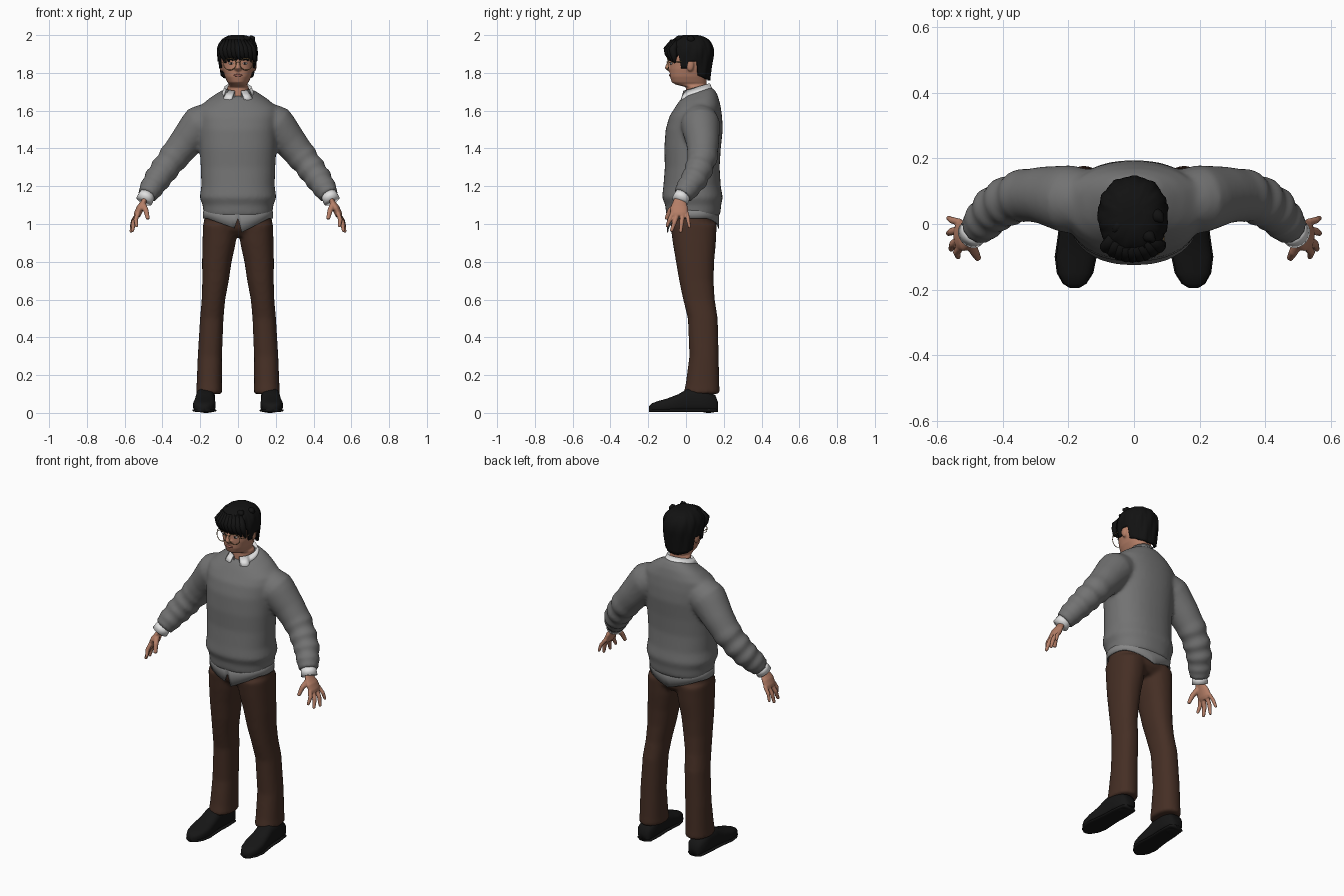
import bpy, bmesh, math
from mathutils import Vector, Matrix

cube = bpy.data.objects.get("Cube")
if cube:
    bpy.data.objects.remove(cube, do_unlink=True)


def material(name, r, g, b):
    m = bpy.data.materials.new(name)
    m.use_nodes = True
    m.diffuse_color = (r, g, b, 1)
    shader = m.node_tree.nodes["Principled BSDF"]
    shader.inputs["Base Color"].default_value = (r, g, b, 1)
    shader.inputs["Roughness"].default_value = 0.8
    return m


SKIN = material("skin", .46, .21, .135)
HAIR = material("black hair", .006, .006, .006)
WOOL = material("grey wool", .17, .17, .17)
TAIL = material("pale grey cloth", .24, .24, .24)
WHITE = material("white cloth", .75, .75, .75)
BROWN = material("brown trousers", .06, .028, .018)
LEATHER = material("black leather", .008, .008, .008)
GOLD = material("gold wire", .32, .2, .08)
LIP = material("lip", .36, .13, .1)


# ---- helpers -------------------------------------------------------------
def build(name, bm, mat, voxel=0, smooth=0, thick=0):
    """Turn a bmesh into a smooth object, optionally fused or thickened."""
    bmesh.ops.recalc_face_normals(bm, faces=bm.faces)
    mesh = bpy.data.meshes.new(name)
    bm.to_mesh(mesh)
    bm.free()
    mesh.materials.append(mat)
    for p in mesh.polygons:
        p.use_smooth = True
    ob = bpy.data.objects.new(name, mesh)
    bpy.context.collection.objects.link(ob)
    if voxel:
        mod = ob.modifiers.new("fuse", 'REMESH')
        mod.mode = 'VOXEL'
        mod.voxel_size = voxel
        mod.use_smooth_shade = True
    if smooth:
        mod = ob.modifiers.new("soften", 'SMOOTH')
        mod.iterations = smooth
    if thick:
        mod = ob.modifiers.new("thickness", 'SOLIDIFY')
        mod.thickness = thick
        mod.offset = 0
    return ob


def loft(bm, rings, cap=True, closed=True):
    rows = [[bm.verts.new(p) for p in ring] for ring in rings]
    n = len(rows[0])
    for a, b in zip(rows, rows[1:]):
        for i in range(n if closed else n - 1):
            j = (i + 1) % n
            bm.faces.new((a[i], a[j], b[j], b[i]))
    if cap:
        bm.faces.new(rows[0])
        bm.faces.new(rows[-1])


def soft(v, p):
    return math.copysign(abs(v) ** p, v)


def level_ring(z, cx, rx, front, back, tilt=0, p=.88, n=40):
    """Horizontal rounded section from front to back, optionally tilted."""
    pts = []
    for i in range(n):
        a = math.tau * i / n
        y = (front + back) / 2 + (back - front) / 2 * soft(math.sin(a), p)
        pts.append(Vector((cx + rx * soft(math.cos(a), p), y, z + tilt * (y - .06))))
    return pts


def tube(bm, pts, radii, flat=1, n=20):
    """Tube along a path; flat scales the thickness across the y direction."""
    pts = [Vector(p) for p in pts]
    rings = []
    for i, p in enumerate(pts):
        t = (pts[min(i + 1, len(pts) - 1)] - pts[max(i - 1, 0)]).normalized()
        ref = Vector((0, 1, 0)) if abs(t.y) < .9 else Vector((0, 0, 1))
        u = (ref - t * ref.dot(t)).normalized()
        v = t.cross(u)
        rings.append([p + radii[i] * (u * math.cos(a) + v * flat * math.sin(a))
                      for a in (math.tau * k / n for k in range(n))])
    loft(bm, rings)


def blob(bm, loc, scale):
    m = Matrix.Translation(loc) @ Matrix.Diagonal((*scale, 1))
    bmesh.ops.create_uvsphere(bm, u_segments=20, v_segments=12, radius=1, matrix=m)


def refine(path, steps):
    """Insert evenly spaced points between path points."""
    out = []
    for a, b in zip(path, path[1:]):
        for k in range(steps):
            out.append([p + (q - p) * k / steps for p, q in zip(a, b)])
    return out + [list(path[-1])]


SIDES = (("left", 1), ("right", -1))

# ---- sweater: body and sleeves fused -------------------------------------
bm = bmesh.new()
body = [(1.035, .168, -.09, .165, 0), (1.05, .182, -.105, .182, 0), (1.1, .187, -.11, .186, 0),
        (1.14, .203, -.127, .195, 0), (1.2, .194, -.12, .184, 0), (1.3, .197, -.112, .178, 0),
        (1.4, .203, -.115, .184, 0), (1.5, .207, -.108, .195, 0), (1.57, .212, -.088, .191, 0),
        (1.62, .205, -.064, .182, .1), (1.66, .155, -.044, .168, .2),
        (1.69, .105, -.025, .148, .3), (1.70, .075, -.012, .125, .35)]
loft(bm, [level_ring(z, 0, rx, f, b, t) for z, rx, f, b, t in body])
sleeve = [(.12, .07, 1.56, .09), (.2, .076, 1.525, .104), (.275, .088, 1.435, .088),
          (.335, .088, 1.36, .078), (.385, .07, 1.295, .074), (.425, .045, 1.24, .07),
          (.458, .01, 1.19, .062), (.482, -.018, 1.15, .053)]
fine = refine(sleeve, 5)
for _, s in SIDES:
    radii = []
    for i, q in enumerate(fine):
        fold = .07 * math.sin(i * 1.3) if 14 < i < 33 else 0
        radii.append(q[3] * (1 + fold))
    tube(bm, [(s * q[0], q[1], q[2]) for q in fine], radii, n=28)
build("sweater", bm, WOOL, voxel=.011, smooth=5)

# ---- shirt tail below the sweater ----------------------------------------
bm = bmesh.new()
top = level_ring(1.08, 0, .18, -.098, .172, n=80)
hem = []
for p in top:
    peak = max(0, 1 - abs(p.x) / .16)
    drop = .055 * peak if p.y > 0 else (.085 if p.x > 0 else .06) * peak
    if p.y < 0 and abs(p.x) < .012:
        drop = 0
    hem.append(Vector((p.x * 1.02, p.y, 1.03 - drop)))
loft(bm, [top, [(a + b) / 2 for a, b in zip(top, hem)], hem], cap=False)
build("shirt_tail", bm, TAIL, thick=.006)

# ---- trousers: hips and legs fused ---------------------------------------
bm = bmesh.new()
loft(bm, [level_ring(z, 0, rx, f, b) for z, rx, f, b in
          [(.935, .1, -.04, .13), (.97, .175, -.075, .16), (1.02, .18, -.087, .165), (1.09, .172, -.085, .165)]])
leg = [(.1, .153, .07, -.014, .178), (.15, .152, .067, -.002, .176), (.3, .149, .064, .018, .173),
       (.5, .139, .062, .01, .168), (.6, .13, .062, -.015, .152), (.7, .119, .07, -.036, .146),
       (.8, .112, .078, -.053, .149), (.9, .1, .088, -.07, .158), (1, .093, .092, -.083, .163)]
for _, s in SIDES:
    loft(bm, [level_ring(z, s * cx, rx, f, b) for z, cx, rx, f, b in leg])
build("trousers", bm, BROWN, voxel=.011, smooth=4)

# ---- shoes ---------------------------------------------------------------
last = [(.17, .025, .05), (.155, .044, .09), (.08, .05, .125), (.01, .05, .125), (-.04, .054, .095),
        (-.1, .06, .072), (-.15, .052, .058), (-.182, .034, .046), (-.195, .014, .032)]
for side, s in SIDES:
    bm = bmesh.new()
    for grow, lift in ((1, None), (1.07, .018)):       # upper, then welt and sole
        rings = []
        for y, w, h in last:
            h = lift or h
            rings.append([Vector((s * (.174 - y * .04) + w * grow * soft(math.cos(a), .75), y,
                                  .004 + h / 2 + h / 2 * soft(math.sin(a), .65)))
                          for a in (math.tau * k / 28 for k in range(28))])
        loft(bm, rings)
    blob(bm, (s * .17, .12, .015), (.046, .045, .015))  # heel
    build(side + "_shoe", bm, LEATHER)

# ---- hands and shirt cuffs -----------------------------------------------
fingers = [(-.072, .537, -.1, .99, .0105), (-.045, .558, -.076, .966, .0112),
           (-.018, .566, -.028, .962, .0108), (.005, .566, .018, .985, .0095)]
for side, s in SIDES:
    bm = bmesh.new()
    tube(bm, [(s * .478, -.015, 1.16), (s * .497, -.032, 1.122)], (.042, .045))
    build(side + "_cuff", bm, WHITE)
    bm = bmesh.new()
    tube(bm, [(s * .485, -.022, 1.15), (s * .5, -.033, 1.115), (s * .518, -.036, 1.085),
              (s * .531, -.034, 1.055), (s * .537, -.034, 1.04)],
         (.03, .036, .047, .047, .038), flat=.42)
    for y, tx, ty, tz, r in fingers:
        knuckle = Vector((s * .53, y, 1.055))
        tip = Vector((s * tx, ty, tz))
        bend = (knuckle + tip) / 2 + Vector((s * .008, 0, 0))
        tube(bm, [knuckle, bend, tip], (r * 1.15, r * 1.1, r * .8))
        blob(bm, tip, (r * .8,) * 3)
    tube(bm, [(s * .505, -.05, 1.105), (s * .487, -.085, 1.07), (s * .476, -.105, 1.025)],
         (.018, .014, .01))
    build(side + "_hand", bm, SKIN, voxel=.004, smooth=2)

# ---- head with neck, nose and ears ---------------------------------------
bm = bmesh.new()
skull = [(1.63, .062, -.005, .115), (1.725, .057, .0, .11), (1.738, .046, -.055, .108),
         (1.75, .056, -.075, .108), (1.78, .07, -.085, .11), (1.82, .081, -.087, .118),
         (1.87, .086, -.085, .125), (1.92, .084, -.08, .125), (1.96, .07, -.055, .11), (1.98, .04, -.02, .07)]
loft(bm, [level_ring(z, 0, rx, f, b) for z, rx, f, b in skull])
tube(bm, [(0, -.078, 1.88), (0, -.092, 1.85), (0, -.1, 1.828), (0, -.084, 1.815)], (.007, .01, .014, .011))
for _, s in SIDES:
    blob(bm, (s * .012, -.09, 1.823), (.009, .01, .008))
    blob(bm, (s * .088, .022, 1.84), (.011, .02, .032))
build("head", bm, SKIN, voxel=.005, smooth=3)

# ---- eyes, brows and lips ------------------------------------------------
for side, s in SIDES:
    for part, mat, y, size in (("eye", WHITE, -.077, (.015, .007, .0055)),
                               ("iris", HAIR, -.081, (.006, .0045, .0055))):
        bm = bmesh.new()
        blob(bm, (s * .036, y, 1.85), size)
        build(f"{side}_{part}", bm, mat)
    bm = bmesh.new()
    tube(bm, [(s * .017, -.084, 1.868), (s * .035, -.081, 1.874), (s * .055, -.07, 1.868)], (.003, .004, .002))
    build(side + "_brow", bm, HAIR)
bm = bmesh.new()
blob(bm, (0, -.084, 1.787), (.023, .006, .0065))
build("lips", bm, LIP)

# ---- hair: cap with a varying hemline, plus fringe locks ------------------
bm = bmesh.new()
rows, N = 18, 72
rings = []
for r in range(rows + 1):
    t = r / rows
    ring = []
    for i in range(N):
        a = math.tau * i / N
        c, f = math.cos(a), math.sin(a)                 # f = -1 faces the front
        if f < -.45:
            low = 1.885 + .01 * math.sin(9 * a)
        elif f < -.1:
            low = 1.825
        elif f < .3:
            low = 1.86
        else:
            low = 1.80 - .04 * f
        z = 1.995 - (1.995 - low) * t ** 1.5
        if z > 1.9:
            k = (1 - min(1, (z - 1.9) / .097) ** 2.6) ** (1 / 2.6)
        else:
            k = 1 - 1.1 * (1.9 - z)
        k *= 1 + .022 * math.sin(11 * a + 7 * t) + .012 * math.sin(23 * a - 4 * t)
        ring.append(Vector((-.003 + .102 * k * soft(c, .92), .025 + .116 * k * soft(f, .92), z)))
    rings.append(ring)
loft(bm, rings, cap=False)
bm.faces.new([v for v in bm.verts][:N])
for i in range(9):
    x = -.08 + .02 * i
    y = -.095 + 4.5 * x * x
    tube(bm, [(x * .7 - .01, y + .025, 1.965), (x - .004, y - .004, 1.925), (x, y + .001, 1.9),
              (x + .012, y + .006, 1.872 - 2.5 * x * x)], (.012, .016, .014, .002), n=10)
for x, y, lean in ((.03, -.03, .03), (-.04, .0, -.02), (.0, .07, .01), (.06, .03, .025)):
    tube(bm, [(x, y, 1.965), (x + lean * .6, y - .008, 1.982), (x + lean, y - .02, 1.985)],
         (.022, .014, .002), n=10)
build("hair", bm, HAIR, thick=.01)

# ---- glasses -------------------------------------------------------------
bm = bmesh.new()
for _, s in SIDES:
    rim = [(s * .043 + .033 * math.cos(a), -.099 + .008 * abs(math.cos(a)) * (s * math.cos(a) > 0),
            1.846 + .031 * math.sin(a)) for a in (math.tau * k / 32 for k in range(33))]
    tube(bm, rim, [.002] * 33, n=8)
    tube(bm, [(s * .075, -.092, 1.855), (s * .09, -.07, 1.857), (s * .093, .02, 1.86)], [.002] * 3, n=8)
tube(bm, [(-.012, -.099, 1.855), (0, -.102, 1.859), (.012, -.099, 1.855)], [.002] * 3, n=8)
build("glasses", bm, GOLD)

# ---- shirt collar, open at the front with two points ----------------------
bm = bmesh.new()
rows = [[], [], []]
for i in range(49):
    a = math.radians(-90 + 14 + 332 * i / 48)
    c, f = math.cos(a), math.sin(a)
    z = 1.722 + .02 * f
    point = max(0, -f - .55) / .45
    for row, r, dz in zip(rows, (0, .006, .022), (-.04, 0, -.045 - .022 * point)):
        row.append(Vector(((.066 + r) * c * (1 + .9 * point * (r > .01)),
                           .055 + (.066 + r) * f, z + dz)))
loft(bm, rows, cap=False, closed=False)
build("shirt_collar", bm, WHITE, thick=.006)
